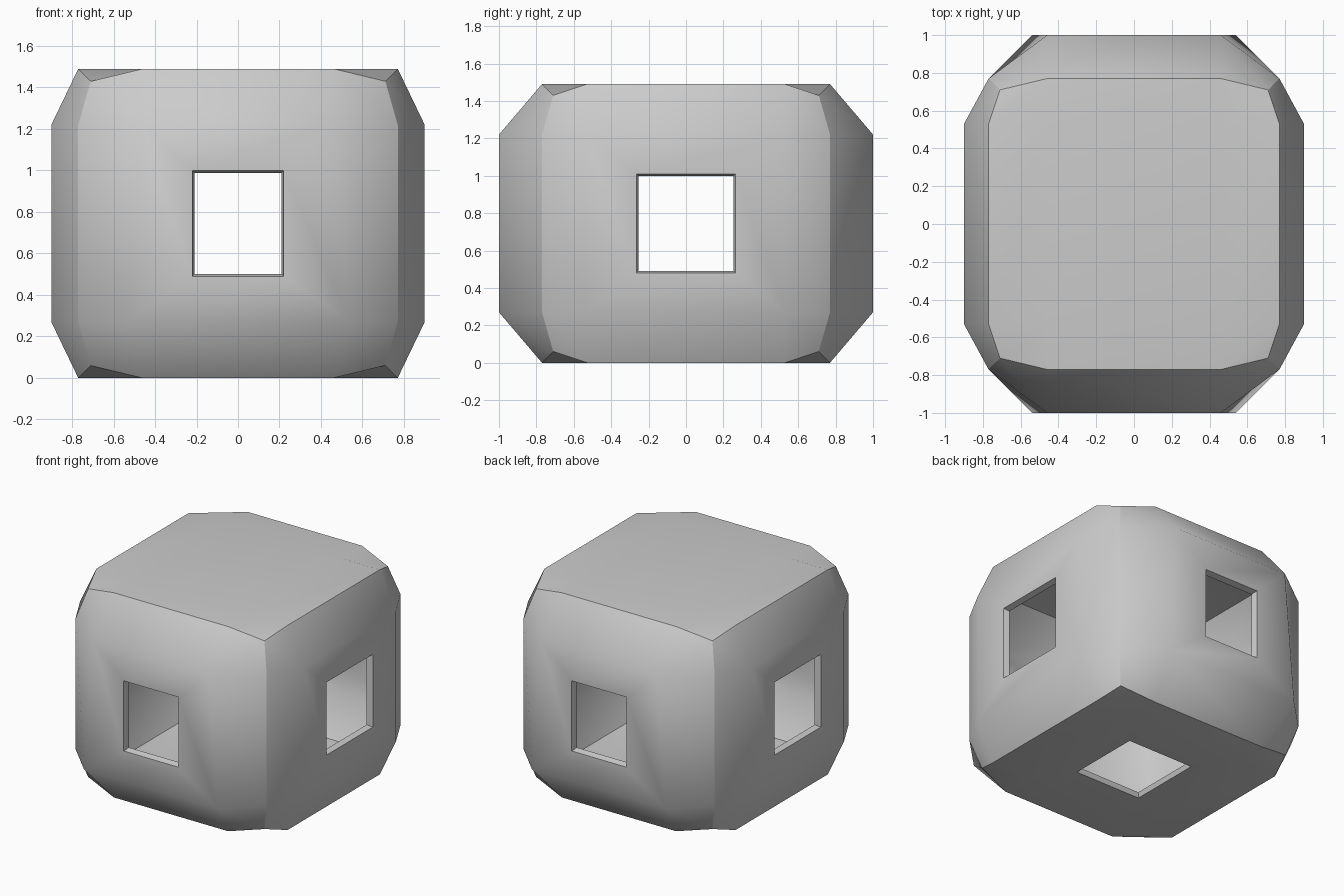
import bpy, bmesh
from mathutils import Vector

if "Cube" in bpy.data.objects:
    bpy.data.objects.remove(bpy.data.objects["Cube"])

FULL = Vector((0.90, 1.00, 0.745))    # half size at the flat faces
EDGE = Vector((0.77, 0.77, 0.745))    # pulled-in cube edges
CORNER = Vector((0.71, 0.71, 0.685))  # pulled-in corners
INNER = Vector((0.46, 0.53, 0.475))   # flat panel in the middle of each face

bm = bmesh.new()
bmesh.ops.create_cube(bm, size=2)
bmesh.ops.subdivide_edges(bm, edges=bm.edges[:], cuts=2, use_grid_fill=True)

# Split shading along the twelve original cube edges
def extremes(co):
    return {(i, co[i] > 0) for i in range(3) if abs(co[i]) > 0.99}

for f in bm.faces:
    f.smooth = True
for e in bm.edges:
    a, b = (extremes(v.co) for v in e.verts)
    e.smooth = len(a & b) < 2

# Centre panels of every side except the top
panels = []
for f in bm.faces:
    c = f.calc_center_median()
    if sum(abs(k) < 0.01 for k in c) == 2 and c.z < 0.9:
        panels.append((f, max(range(3), key=lambda i: abs(c[i]))))

# Chamfered block shape
for v in bm.verts:
    ex = {i for i, _ in extremes(v.co)}
    outer = {1: FULL, 2: EDGE, 3: CORNER}[len(ex)]
    low_front = ex == {1} and v.co.z < 0
    co = [(outer if i in ex else INNER)[i] * (1 if v.co[i] > 0 else -1) for i in range(3)]
    if low_front:
        co[0] *= 0.54 / 0.46
    v.co = co

# Square windows
HOLE = {0: (0, 0.265, 0.265), 1: (0.22, 0, 0.255), 2: (0.265, 0.27, 0)}
for f, axis in panels:
    bmesh.ops.inset_individual(bm, faces=[f], thickness=0.15)
    for v in f.verts:
        for i in range(3):
            if i != axis:
                v.co[i] = HOLE[axis][i] * (1 if v.co[i] > 0 else -1)
bmesh.ops.delete(bm, geom=[f for f, _ in panels], context='FACES_ONLY')
for f in bm.faces:
    f.smooth = True
bmesh.ops.recalc_face_normals(bm, faces=bm.faces[:])

# Inner skin, slightly smaller, joined to the outer one at the windows
rims = [e for e in bm.edges if e.is_boundary]
dup = bmesh.ops.duplicate(bm, geom=bm.verts[:] + bm.edges[:] + bm.faces[:])
vmap = dup["vert_map"]
new_faces = [g for g in dup["geom"] if isinstance(g, bmesh.types.BMFace)]
for g in dup["geom"]:
    if isinstance(g, bmesh.types.BMVert):
        g.co *= 0.955
bmesh.ops.reverse_faces(bm, faces=new_faces)
for e in rims:
    loop = e.link_loops[0]
    a, b = loop.vert, loop.link_loop_next.vert
    face = bm.faces.new((b, a, vmap[a], vmap[b]))
    for edge in face.edges:
        edge.smooth = False

bmesh.ops.translate(bm, verts=bm.verts[:], vec=(0, 0, 0.745))
mesh = bpy.data.meshes.new("hollow_block")
bm.to_mesh(mesh)
bm.free()
bpy.context.collection.objects.link(bpy.data.objects.new("hollow_block", mesh))
